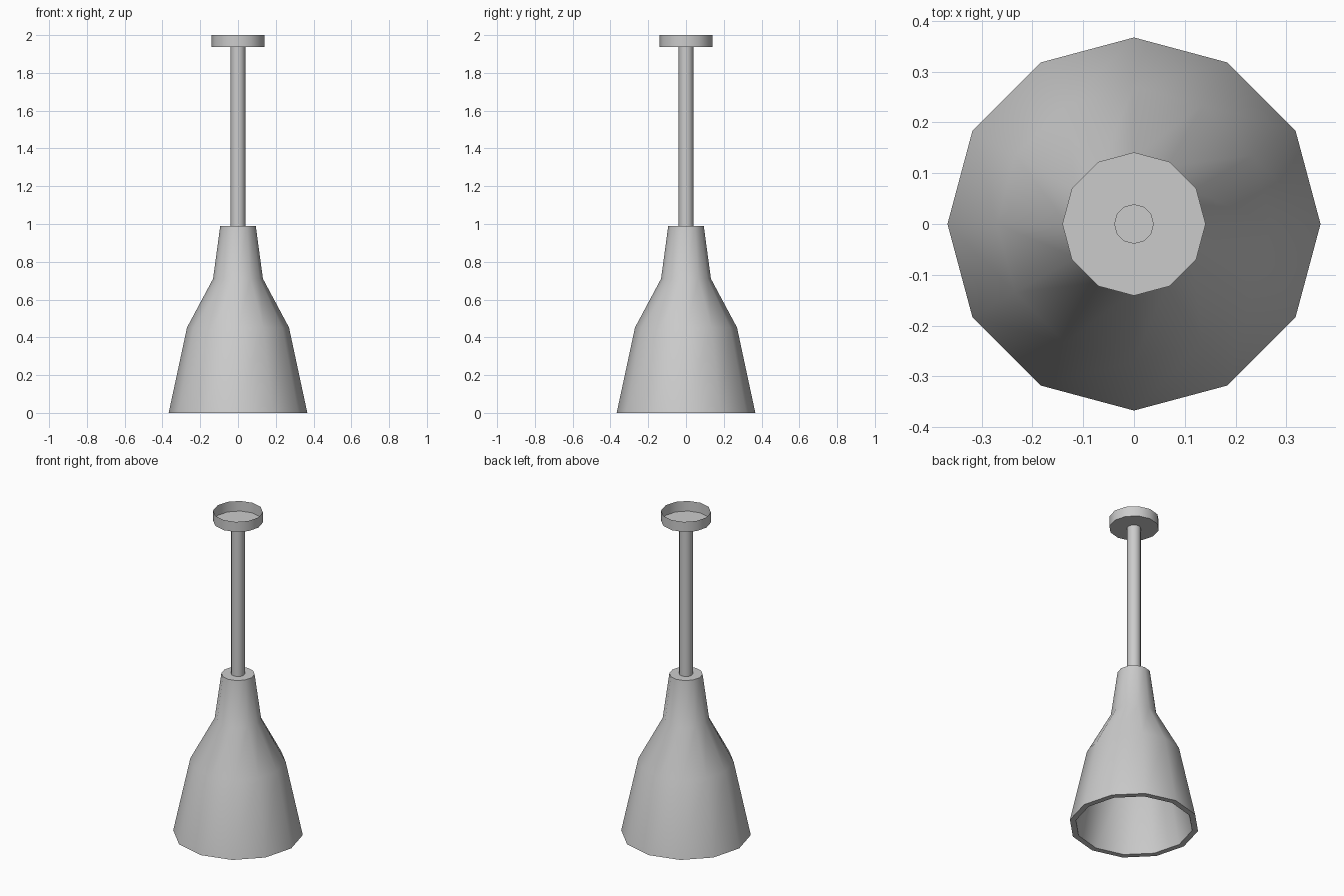
import bpy, bmesh, math

if "Cube" in bpy.data.objects:
    bpy.data.objects.remove(bpy.data.objects["Cube"])

SIDES = 12


def lathe(name, profile, smooth_angle=40):
    """Revolve (radius, z) points around z; radius 0 closes with a flat cap."""
    bm = bmesh.new()
    rings = []
    for r, z in profile:
        if r == 0:
            rings.append(None)
            continue
        rings.append([bm.verts.new((r * math.cos(math.tau * k / SIDES),
                                    r * math.sin(math.tau * k / SIDES), z))
                      for k in range(SIDES)])
    for a, b in zip(rings, rings[1:]):
        if a is None:
            bm.faces.new(b[::-1])
        elif b is None:
            bm.faces.new(a)
        else:
            for k in range(SIDES):
                n = (k + 1) % SIDES
                bm.faces.new((a[k], a[n], b[n], b[k]))
    mesh = bpy.data.meshes.new(name)
    bm.to_mesh(mesh)
    bm.free()
    obj = bpy.data.objects.new(name, mesh)
    bpy.context.collection.objects.link(obj)
    bpy.ops.object.select_all(action='DESELECT')
    obj.select_set(True)
    bpy.context.view_layer.objects.active = obj
    bpy.ops.object.shade_smooth_by_angle(angle=math.radians(smooth_angle))
    return obj


# Hollow shade: inner wall from its ceiling down, round the rim, up the outside
lathe("shade", [(0, 0.955), (0.065, 0.955), (0.098, 0.70), (0.236, 0.44),
                (0.333, 0.0), (0.367, 0.0), (0.27, 0.452), (0.132, 0.71),
                (0.094, 0.99), (0, 0.99)])

# Hanging rod, its end just showing through the canopy floor
lathe("rod", [(0, 0.985), (0.039, 0.985), (0.039, 1.94), (0, 1.94)])

# Thin open-topped ceiling canopy
lathe("ceiling_canopy", [(0, 1.937), (0.141, 1.937), (0.141, 2.0)])
